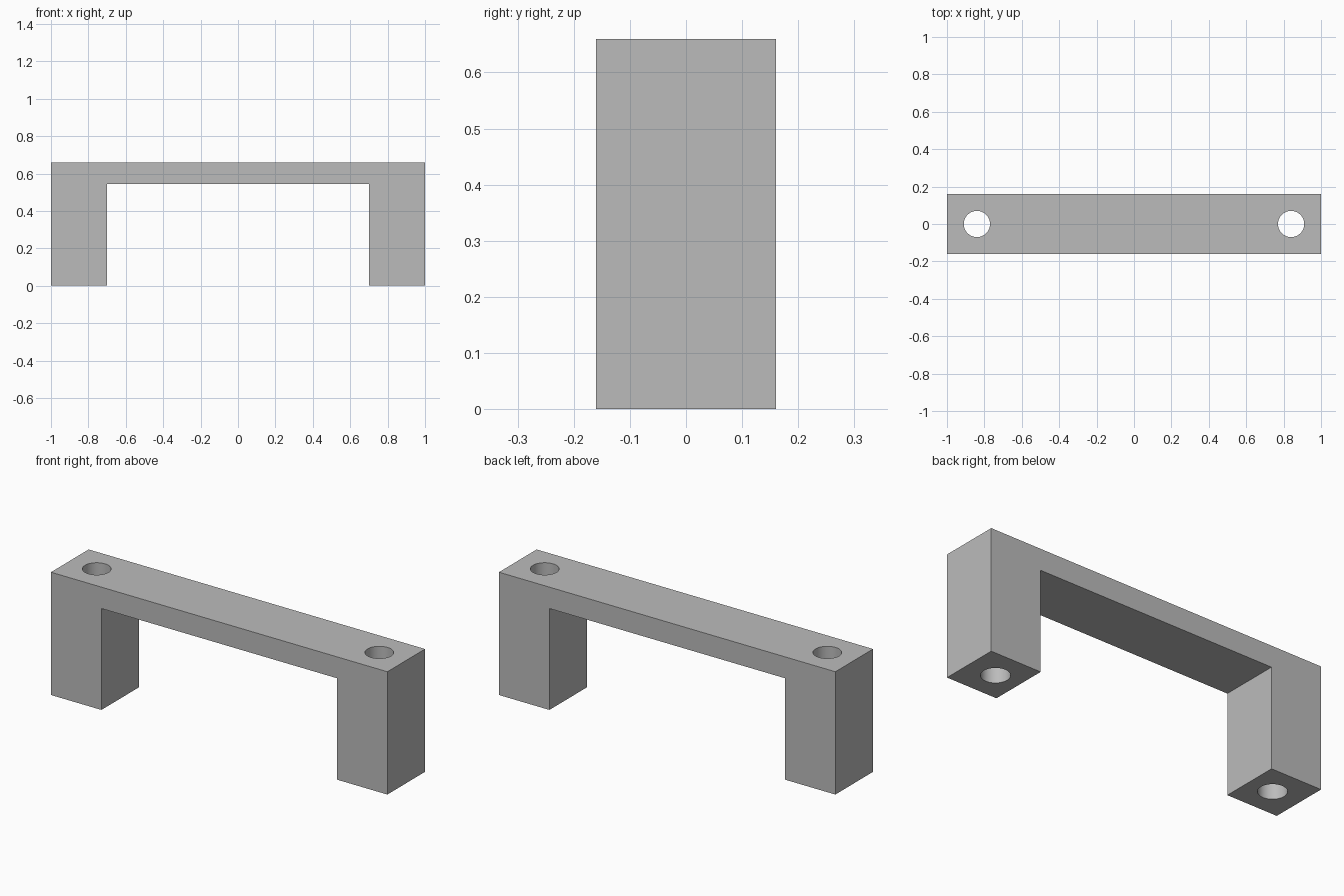
import bpy
import bmesh

cube = bpy.data.objects.get("Cube")
if cube:
    bpy.data.objects.remove(cube, do_unlink=True)

HALF_DEPTH = 0.16
HEIGHT = 0.66
BEAM_BOTTOM = 0.545
LEG_INNER = 0.70
HOLE_X = 0.84
HOLE_RADIUS = 0.07

# Plain grey material
grey = bpy.data.materials.new("plain_grey")
grey.use_nodes = True
colour = (0.5, 0.5, 0.5, 1)
grey.diffuse_color = colour
grey.node_tree.nodes["Principled BSDF"].inputs["Base Color"].default_value = colour

# Bridge-shaped body, extruded from its front profile
half = [(LEG_INNER, BEAM_BOTTOM), (LEG_INNER, 0), (1, 0), (1, HEIGHT)]
profile = half + [(-x, z) for x, z in reversed(half)]
bm = bmesh.new()
front = bm.faces.new([bm.verts.new((x, -HALF_DEPTH, z)) for x, z in profile])
extruded = bmesh.ops.extrude_face_region(bm, geom=[front])["geom"]
back_verts = [v for v in extruded if isinstance(v, bmesh.types.BMVert)]
bmesh.ops.translate(bm, verts=back_verts, vec=(0, 2 * HALF_DEPTH, 0))
bmesh.ops.recalc_face_normals(bm, faces=bm.faces)
mesh = bpy.data.meshes.new("handle_body")
bm.to_mesh(mesh)
bm.free()
mesh.materials.append(grey)
body = bpy.data.objects.new("handle_body", mesh)
bpy.context.collection.objects.link(body)

# Screw holes running through both legs
for side, name in ((-1, "right"), (1, "left")):
    bpy.ops.mesh.primitive_cylinder_add(
        vertices=64, radius=HOLE_RADIUS, depth=2 * HEIGHT,
        location=(side * HOLE_X, 0, HEIGHT / 2))
    cutter = bpy.context.object
    cutter.name = name + "_hole_cutter"
    cutter.data.materials.append(grey)
    cutter.hide_render = True
    cutter.hide_viewport = True
    cut = body.modifiers.new(name + "_screw_hole", 'BOOLEAN')
    cut.operation = 'DIFFERENCE'
    cut.solver = 'EXACT'
    cut.object = cutter

# Apply the cuts, then smooth only the hole walls
bpy.ops.object.select_all(action='DESELECT')
body.select_set(True)
bpy.context.view_layer.objects.active = body
for modifier in list(body.modifiers):
    cutter = modifier.object
    bpy.ops.object.modifier_apply(modifier=modifier.name)
    bpy.data.objects.remove(cutter, do_unlink=True)
bpy.ops.object.shade_smooth_by_angle()
